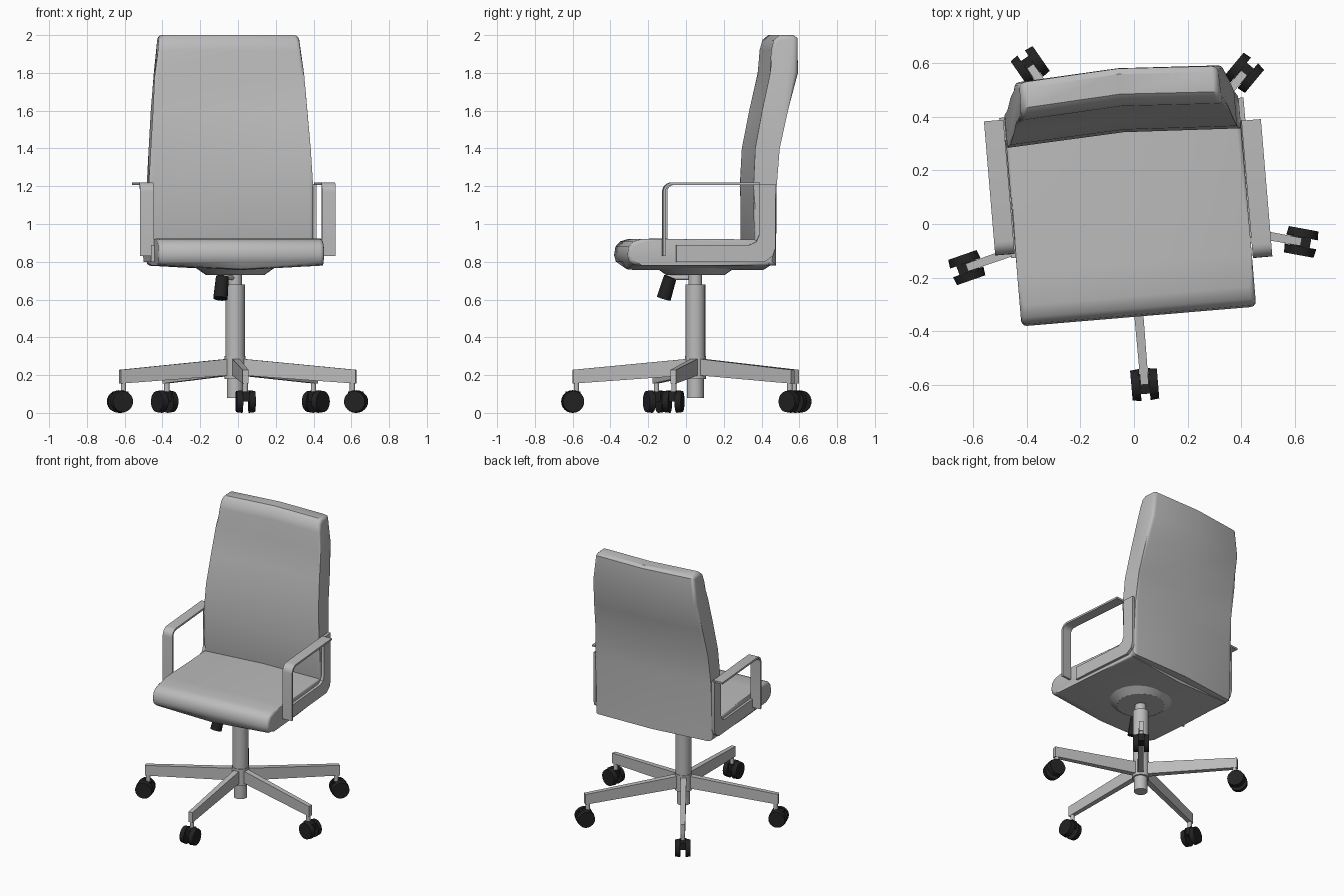
import bpy, bmesh, math
from mathutils import Matrix, Vector

if "Cube" in bpy.data.objects:
    bpy.data.objects.remove(bpy.data.objects["Cube"])


def material(name, value):
    m = bpy.data.materials.new(name)
    m.use_nodes = True
    colour = (value, value, value, 1)
    m.diffuse_color = colour
    m.node_tree.nodes["Principled BSDF"].inputs["Base Color"].default_value = colour
    return m


GREY = material("light_grey", 0.5)
BLACK = material("black_plastic", 0.016)

PIVOT = Vector((-0.015, 0.05, 0))
SWIVEL = Matrix.Translation(PIVOT) @ Matrix.Rotation(math.radians(4.8), 4, "Z")


def finish(name, bm, mat, matrix=Matrix(), angle=35):
    bmesh.ops.recalc_face_normals(bm, faces=bm.faces)
    bm.transform(matrix)
    mesh = bpy.data.meshes.new(name)
    bm.to_mesh(mesh)
    bm.free()
    mesh.materials.append(mat)
    ob = bpy.data.objects.new(name, mesh)
    bpy.context.collection.objects.link(ob)
    bpy.ops.object.select_all(action="DESELECT")
    ob.select_set(True)
    bpy.context.view_layer.objects.active = ob
    bpy.ops.object.shade_smooth_by_angle(angle=math.radians(angle))
    return ob


def loft(name, rings, mat, matrix=Matrix(), round_ends=0):
    """Skin matching closed rings of points and cap both ends."""
    bm = bmesh.new()
    loops = [[bm.verts.new(p) for p in ring] for ring in rings]
    n = len(loops[0])
    for a, b in zip(loops, loops[1:]):
        for i in range(n):
            j = (i + 1) % n
            bm.faces.new((a[i], a[j], b[j], b[i]))
    caps = [bm.faces.new(loops[0]), bm.faces.new(loops[-1])]
    if round_ends:
        edges = [e for f in caps for e in f.edges]
        bmesh.ops.bevel(bm, geom=edges, offset=round_ends, segments=3,
                        profile=0.5, affect="EDGES", clamp_overlap=True)
    return finish(name, bm, mat, matrix)


def prism(name, outline, x0, x1, mat, matrix=Matrix()):
    return loft(name, [[(x, y, z) for y, z in outline] for x in (x0, x1)], mat, matrix)


def rod(name, start, end, r1, r2, mat, matrix=Matrix(), sides=24):
    start, end = Vector(start), Vector(end)
    axis = end - start
    bm = bmesh.new()
    bmesh.ops.create_cone(bm, cap_ends=True, segments=sides, radius1=r1,
                          radius2=r2, depth=axis.length)
    place = Matrix.Translation((start + end) / 2) @ axis.to_track_quat("Z", "Y").to_matrix().to_4x4()
    return finish(name, bm, mat, matrix @ place)


def column(name, z0, z1, r1, r2=None, mat=GREY):
    return rod(name, (PIVOT.x, PIVOT.y, z0), (PIVOT.x, PIVOT.y, z1), r1, r2 or r1, mat)


# Backrest: side profile (y, z, half width), bowed backwards at the middle
back_profile = [
    (0.275, 0.85, 0.44), (0.272, 1.2, 0.437), (0.282, 1.4, 0.425), (0.32, 1.6, 0.41),
    (0.362, 1.79, 0.397), (0.37, 1.92, 0.385), (0.385, 1.975, 0.376), (0.415, 2.0, 0.37),
    (0.49, 2.0, 0.37), (0.511, 1.985, 0.372), (0.512, 1.8, 0.395), (0.457, 1.6, 0.41),
    (0.412, 1.4, 0.425), (0.395, 1.2, 0.437), (0.392, 0.78, 0.44), (0.3, 0.78, 0.44)]
loft("backrest", [[(u * w, y + 0.022 * (1 - u * u), z) for y, z, w in back_profile]
                  for u in (-1, 0, 1)], GREY, SWIVEL, 0.022)

# Seat cushion: rounded front, belly dropping towards the middle
seat_profile = [
    (-0.397, 0.835), (-0.39, 0.88), (-0.365, 0.908), (-0.32, 0.921), (-0.2, 0.922),
    (0.34, 0.918), (0.36, 0.78), (0, 0.78), (-0.32, 0.78), (-0.365, 0.785), (-0.388, 0.802)]
loft("seat", [[(u * 0.44, y, z - (0.024 * (1 - abs(u)) if z < 0.8 else 0))
               for y, z in seat_profile] for u in (-1, 0, 1)], GREY, SWIVEL, 0.02)

# Armrests: an L-shaped side plate and a bent flat band
plate = [(-0.14, 0.8), (0.33, 0.8), (0.372, 0.83), (0.386, 0.87), (0.386, 1.213),
         (0.3, 1.213), (0.3, 0.94), (0.285, 0.905), (0.25, 0.89), (-0.14, 0.89)]


def band_outline(front, rear, top=1.22, bottom=0.83, radius=0.05, thick=0.013):
    def path(inset):
        arc = [math.radians(90 + 15 * i) for i in range(7)]
        r = radius - inset
        bend = [(front + radius + r * math.cos(a), top - radius + r * math.sin(a)) for a in arc]
        return [(rear, top - inset)] + bend + [(front + inset, bottom)]
    return path(0) + path(thick)[::-1]


for side, label, front, rear in ((1, "left", -0.215, 0.3), (-1, "right", -0.125, 0.378)):
    prism(label + "_arm_plate", plate, side * 0.438, side * 0.458, GREY, SWIVEL)
    prism(label + "_arm_band", band_outline(front, rear), side * 0.443, side * 0.516,
          GREY, SWIVEL)

# Gas column and seat mount
column("seat_mount", 0.73, 0.772, 0.155, 0.215)
column("piston", 0.67, 0.74, 0.036)
column("column_tube", 0.25, 0.68, 0.052)
column("hub", 0.18, 0.3, 0.056)
column("column_foot", 0.08, 0.2, 0.044)

# Height lever
rod("lever_rod", (-0.02, 0.04, 0.715), (-0.085, -0.085, 0.715), 0.012, 0.012, GREY)
rod("lever_grip", (-0.083, -0.083, 0.72), (-0.093, -0.118, 0.605), 0.034, 0.038, BLACK)

# Five legs with twin-wheel casters
leg_ends = [(0.04, -0.6), (0.625, -0.067), (0.412, 0.565), (-0.388, 0.59), (-0.625, -0.163)]
for i, (x, y) in enumerate(leg_ends, 1):
    reach = Vector((x, y, 0)) - PIVOT
    turn = Matrix.Rotation(math.atan2(reach.y, reach.x), 4, "Z")
    at_hub = Matrix.Translation(PIVOT) @ turn
    at_end = Matrix.Translation((x, y, 0)) @ turn
    length = reach.length
    loft(f"leg_{i}", [[(d, s * w, z) for s, z in ((-1, lo), (1, lo), (1, hi), (-1, hi))]
                      for d, w, lo, hi in ((0.02, 0.02, 0.2, 0.288),
                                           (length, 0.015, 0.155, 0.228))], GREY, at_hub)
    rod(f"caster_stem_{i}", (-0.02, 0, 0.1), (-0.02, 0, 0.18), 0.014, 0.014, GREY, at_end)
    loft(f"caster_hood_{i}", [[(d, s * 0.022, z) for s, z in
                               ((-1, 0.06), (1, 0.06), (1, 0.112), (-1, 0.112))]
                              for d in (-0.04, 0.035)], BLACK, at_end)
    for s in (-1, 1):
        rod(f"caster_wheel_{i}_{'a' if s > 0 else 'b'}", (0, s * 0.017, 0.06),
            (0, s * 0.05, 0.06), 0.06, 0.056, BLACK, at_end)
